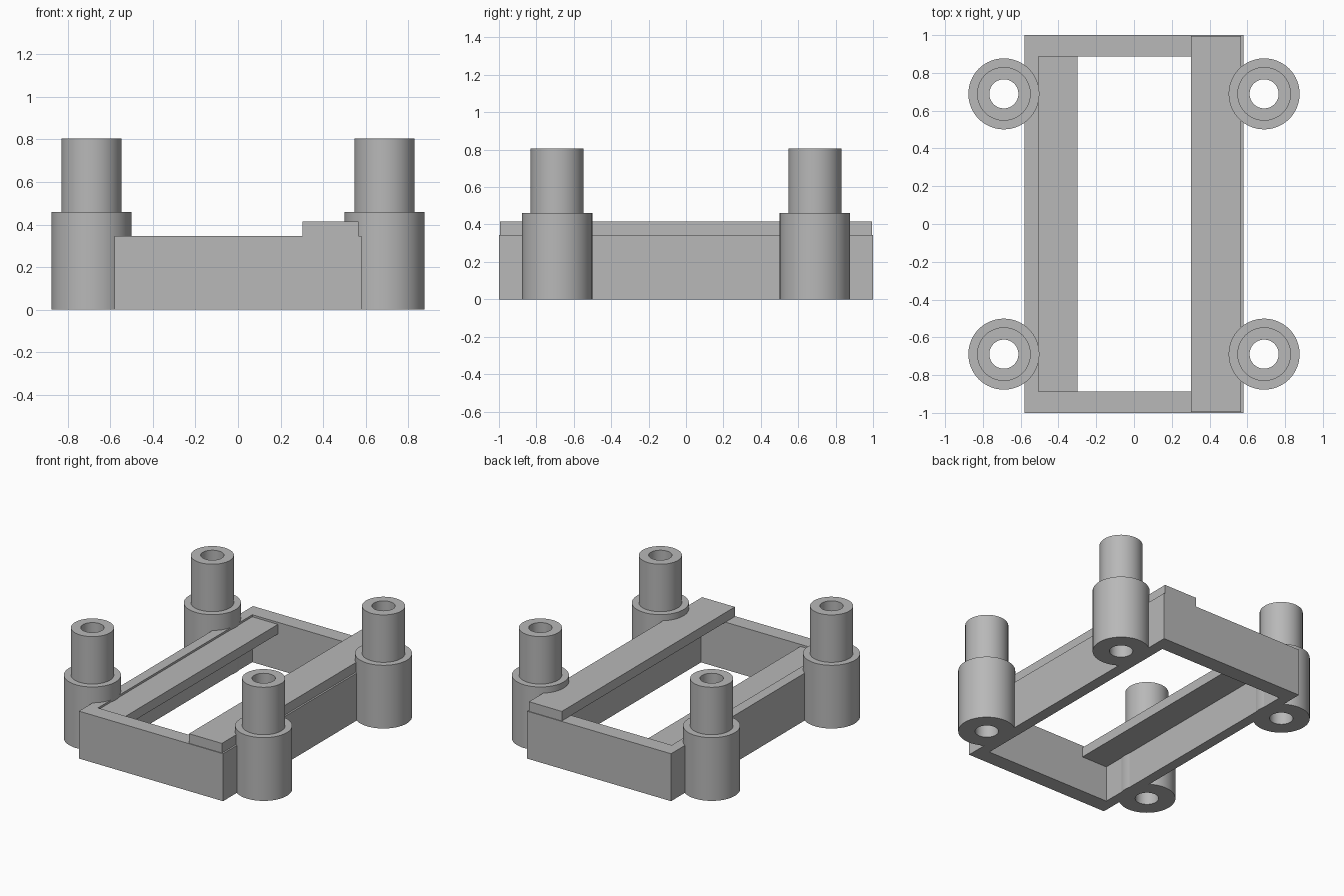
import bpy, bmesh
from math import cos, sin, tau

cube = bpy.data.objects.get("Cube")
if cube:
    bpy.data.objects.remove(cube)

# One plain grey for the whole bracket
grey = bpy.data.materials.new("grey plastic")
grey.use_nodes = True
colour = (0.48, 0.48, 0.48, 1)
grey.diffuse_color = colour
grey.node_tree.nodes["Principled BSDF"].inputs["Base Color"].default_value = colour


def loft(name, rings, closed, smooth=False):
    """Skin quads between successive rings; closed joins last to first, else caps."""
    bm = bmesh.new()
    loops = [[bm.verts.new(p) for p in ring] for ring in rings]
    n = len(loops[0])
    pairs = list(zip(loops, loops[1:]))
    if closed:
        pairs.append((loops[-1], loops[0]))
    else:
        bm.faces.new(loops[0])
        bm.faces.new(loops[-1])
    for a, b in pairs:
        for i in range(n):
            j = (i + 1) % n
            bm.faces.new((a[i], a[j], b[j], b[i]))
    bmesh.ops.recalc_face_normals(bm, faces=bm.faces)
    mesh = bpy.data.meshes.new(name)
    bm.to_mesh(mesh)
    bm.free()
    mesh.materials.append(grey)
    obj = bpy.data.objects.new(name, mesh)
    bpy.context.collection.objects.link(obj)
    if smooth:
        bpy.ops.object.select_all(action='DESELECT')
        obj.select_set(True)
        bpy.context.view_layer.objects.active = obj
        bpy.ops.object.shade_smooth_by_angle()
    return obj


def rect(x0, x1, y0, y1, z):
    return [(x0, y0, z), (x1, y0, z), (x1, y1, z), (x0, y1, z)]


def circle(cx, cy, r, z, n=64):
    return [(cx + r * cos(tau * i / n), cy + r * sin(tau * i / n), z) for i in range(n)]


# Open rectangular frame
TOP = 0.345
outer = (-0.58, 0.58, -1, 1)
inner = (-0.506, 0.5, -0.887, 0.887)
loft("frame", [rect(*outer, 0), rect(*outer, TOP), rect(*inner, TOP), rect(*inner, 0)], True)

# Raised rail lying on the left wall, overhanging the opening
rail = (0.303, 0.567, -0.995, 0.995)
loft("raised_rail", [rect(*rail, TOP), rect(*rail, 0.415)], False)

# Recessed ledge inside the right wall
ledge = (-0.506, -0.3, -0.887, 0.887)
loft("recessed_ledge", [rect(*ledge, 0.26), rect(*ledge, 0.33)], False)

# Stepped corner posts with a through hole
profile = [(0.077, 0), (0.188, 0), (0.188, 0.46), (0.142, 0.46), (0.142, 0.805), (0.077, 0.805)]
for sx, side in ((1, "left"), (-1, "right")):
    for sy, end in ((-1, "front"), (1, "back")):
        rings = [circle(sx * 0.689, sy * 0.689, r, z) for r, z in profile]
        loft(f"{end}_{side}_post", rings, True, smooth=True)
